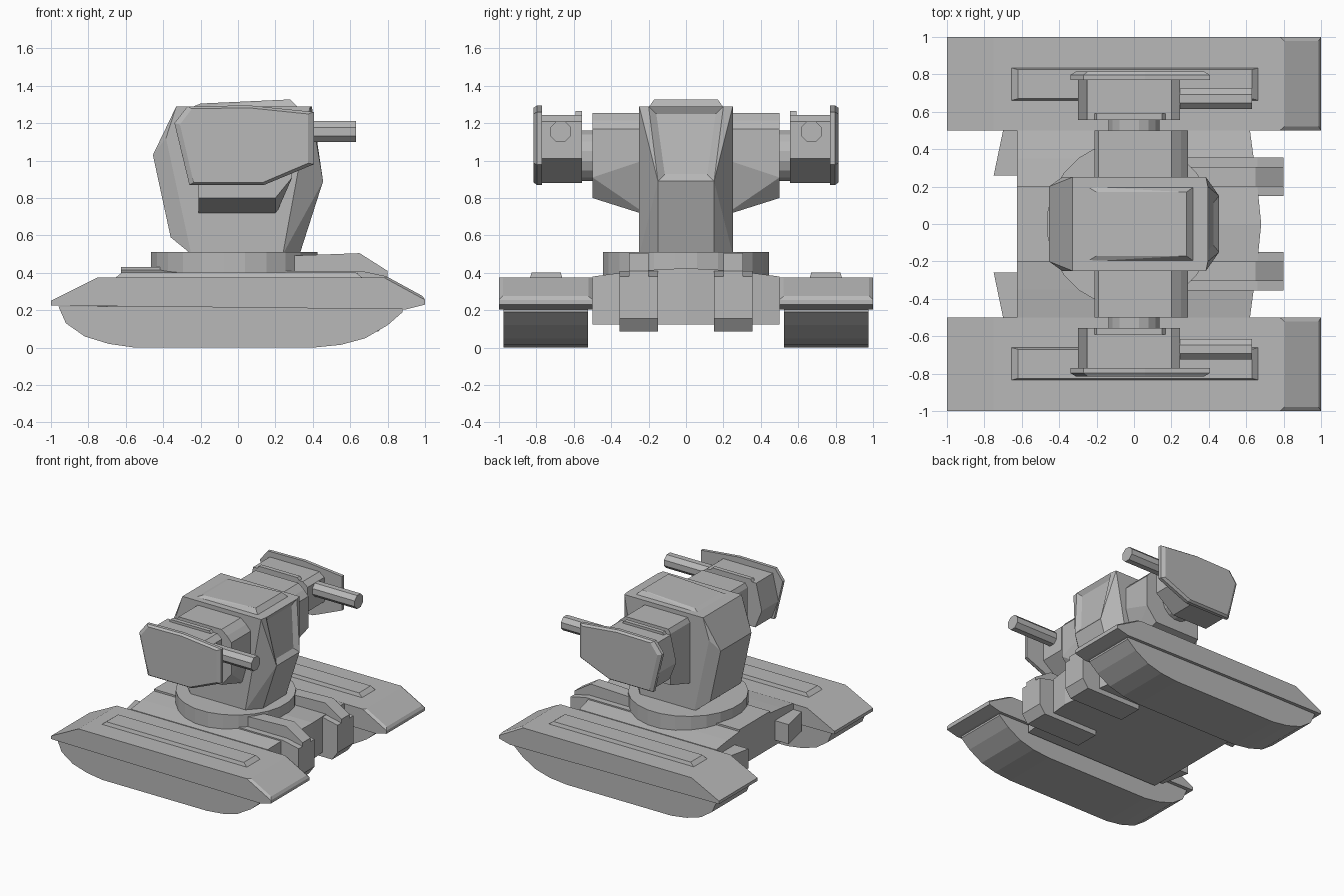
import bpy, bmesh, math
from mathutils import Vector, Matrix

cube = bpy.data.objects.get("Cube")
if cube:
    bpy.data.objects.remove(cube, do_unlink=True)

grey = bpy.data.materials.new("plain grey")
grey.use_nodes = True
colour = (0.48, 0.48, 0.48, 1)
grey.diffuse_color = colour
grey.node_tree.nodes["Principled BSDF"].inputs["Base Color"].default_value = colour


def finish(name, bm, mirror):
    bmesh.ops.recalc_face_normals(bm, faces=bm.faces[:])
    mesh = bpy.data.meshes.new(name)
    bm.to_mesh(mesh)
    bm.free()
    mesh.materials.append(grey)
    obj = bpy.data.objects.new(name, mesh)
    bpy.context.collection.objects.link(obj)
    if mirror:
        mod = obj.modifiers.new("both sides", "MIRROR")
        mod.use_axis = (False, True, False)
    return obj


def solid(name, points, mirror=True, panel=None):
    """Convex faceted block; panel = (direction, inset, depth) on one face."""
    bm = bmesh.new()
    for p in points:
        bm.verts.new(p)
    bmesh.ops.convex_hull(bm, input=bm.verts[:])
    bmesh.ops.delete(bm, geom=[v for v in bm.verts if not v.link_faces], context="VERTS")
    bmesh.ops.dissolve_limit(bm, angle_limit=math.radians(1.5),
                             verts=bm.verts[:], edges=bm.edges[:])
    bmesh.ops.recalc_face_normals(bm, faces=bm.faces[:])
    if panel:
        direction, inset, depth = panel
        d = Vector(direction).normalized()
        face = max(bm.faces, key=lambda f: f.normal.dot(d))
        bmesh.ops.inset_region(bm, faces=[face], thickness=inset, depth=depth)
    return finish(name, bm, mirror)


def prism(name, profile, y0, y1, mirror=True, panel=None):
    """Side profile (x, z) extruded across y."""
    return solid(name, [(x, y, z) for x, z in profile for y in (y0, y1)], mirror, panel)


def both(points):
    return [(x, s * y, z) for x, y, z in points for s in (1, -1)]


def cylinder(name, centre, radius, depth, sides, axis="Z", mirror=True):
    bm = bmesh.new()
    bmesh.ops.create_cone(bm, cap_ends=True, segments=sides, radius1=radius,
                          radius2=radius, depth=depth)
    bmesh.ops.rotate(bm, verts=bm.verts[:], matrix=Matrix.Rotation(math.pi / sides, 3, "Z"))
    if axis != "Z":
        turn = Matrix.Rotation(math.pi / 2, 3, "Y" if axis == "X" else "X")
        bmesh.ops.rotate(bm, verts=bm.verts[:], matrix=turn)
    bmesh.ops.translate(bm, verts=bm.verts[:], vec=centre)
    return finish(name, bm, mirror)


# Tracks and their covers
prism("track", [(-0.96, 0.22), (-0.92, 0.13), (-0.82, 0.06), (-0.69, 0.02), (-0.55, 0),
                (0.4, 0), (0.55, 0.015), (0.68, 0.05), (0.8, 0.12), (0.88, 0.19),
                (0.88, 0.22)], 0.525, 0.975)
prism("track_cover", [(-1, 0.225), (-1, 0.25), (-0.75, 0.375), (0.78, 0.375),
                      (1, 0.255), (1, 0.23), (0.9, 0.205)], 0.5, 1,
      panel=((0.5, 0, 0.87), 0.03, 0.012))
solid("cover_ridge", [(x, y, 0.37) for x in (-0.66, 0.67) for y in (0.66, 0.835)]
      + [(x, y, 0.402) for x in (-0.62, 0.63) for y in (0.67, 0.825)])

# Hull with a gently crowned deck
deck = [(0, 0.425, 0.68), (0.2, 0.415, 0.66), (0.35, 0.4, 0.64), (0.5, 0.38, 0.62)]
solid("hull", both([p for y, top, front in deck for x in (-0.625, front)
                    for p in ((x, y, 0.125), (x, y, top))]), mirror=False)
prism("rear_deck", [(-0.625, 0.38), (-0.625, 0.43), (-0.3, 0.43), (-0.3, 0.38)],
      -0.2, 0.2, mirror=False)

# Rear hooks and front arms
solid("rear_hook", [(x, y, z) for z in (0.17, 0.33)
                    for x, y in ((-0.75, 0.26), (-0.7, 0.5), (-0.6, 0.5), (-0.6, 0.26))])
prism("front_arm", [(0.25, 0.085), (0.75, 0.085), (0.8, 0.155), (0.8, 0.38),
                    (0.66, 0.41), (0.25, 0.41)], 0.15, 0.355)
prism("front_arm_top", [(0.24, 0.38), (0.24, 0.49), (0.65, 0.505), (0.8, 0.41),
                        (0.8, 0.37)], 0.2, 0.305)

# Turret ring
cylinder("turret_ring", (-0.02, 0, 0.44), 0.448, 0.14, 24, mirror=False)

# Torso with a recessed chest panel
torso = [(-0.25, 0.25, 0.5), (-0.385, 0.25, 1.12), (-0.33, 0.25, 1.29),
         (-0.36, 0.2, 0.59), (-0.455, 0.2, 1.03), (0.24, 0.25, 0.5),
         (0.385, 0.25, 1.29), (0.33, 0.15, 0.5), (0.455, 0.15, 0.89),
         (0.395, 0.2, 1.29)]
solid("torso", both(torso), mirror=False, panel=((1, 0, 0.15), 0.055, -0.025))
solid("top_hatch", both([(-0.25, 0.2, 1.285), (0.32, 0.2, 1.285),
                         (-0.2, 0.17, 1.305), (0.28, 0.17, 1.327)]), mirror=False)

# Shoulders, sloping up underneath towards the guns
upper = [(-0.21, 1.22), (-0.19, 1.255), (0.2, 1.255), (0.25, 1.215), (0.29, 1.17)]
solid("shoulder", [(x, y, z) for x, z in upper for y in (0.2, 0.5)]
      + [(x, y, z) for y, low, knee in ((0.2, 0.705, 0.97), (0.5, 0.8, 0.87))
         for x, z in ((-0.21, low), (0.2, low), (0.29, knee + 0.04))])
cylinder("shoulder_axle", (0, 0.53, 1.025), 0.138, 0.12, 16, "Y")

# Gun pods, armour plates and barrels
prism("gun_pod", [(-0.3, 1.03), (-0.25, 1.245), (0.2, 1.245), (0.245, 1.21),
                  (0.245, 1.01), (0.08, 0.88), (-0.24, 0.88)], 0.555, 0.78)
prism("pod_rail", [(-0.22, 1.23), (-0.2, 1.265), (0.15, 1.265), (0.18, 1.23)], 0.555, 0.59)
plate = [(-0.34, 1.2), (-0.27, 1.29), (0.06, 1.295), (0.405, 1.26),
         (0.405, 0.98), (0.14, 0.87), (-0.26, 0.87)]
solid("armour_plate", [(x, y, z) for x, z in plate for y in (0.77, 0.797)]
      + [(0.03 + 0.92 * (x - 0.03), 0.815, 1.08 + 0.94 * (z - 1.08)) for x, z in plate])
cylinder("gun_barrel", (0.42, 0.67, 1.155), 0.06, 0.42, 8, "X")
